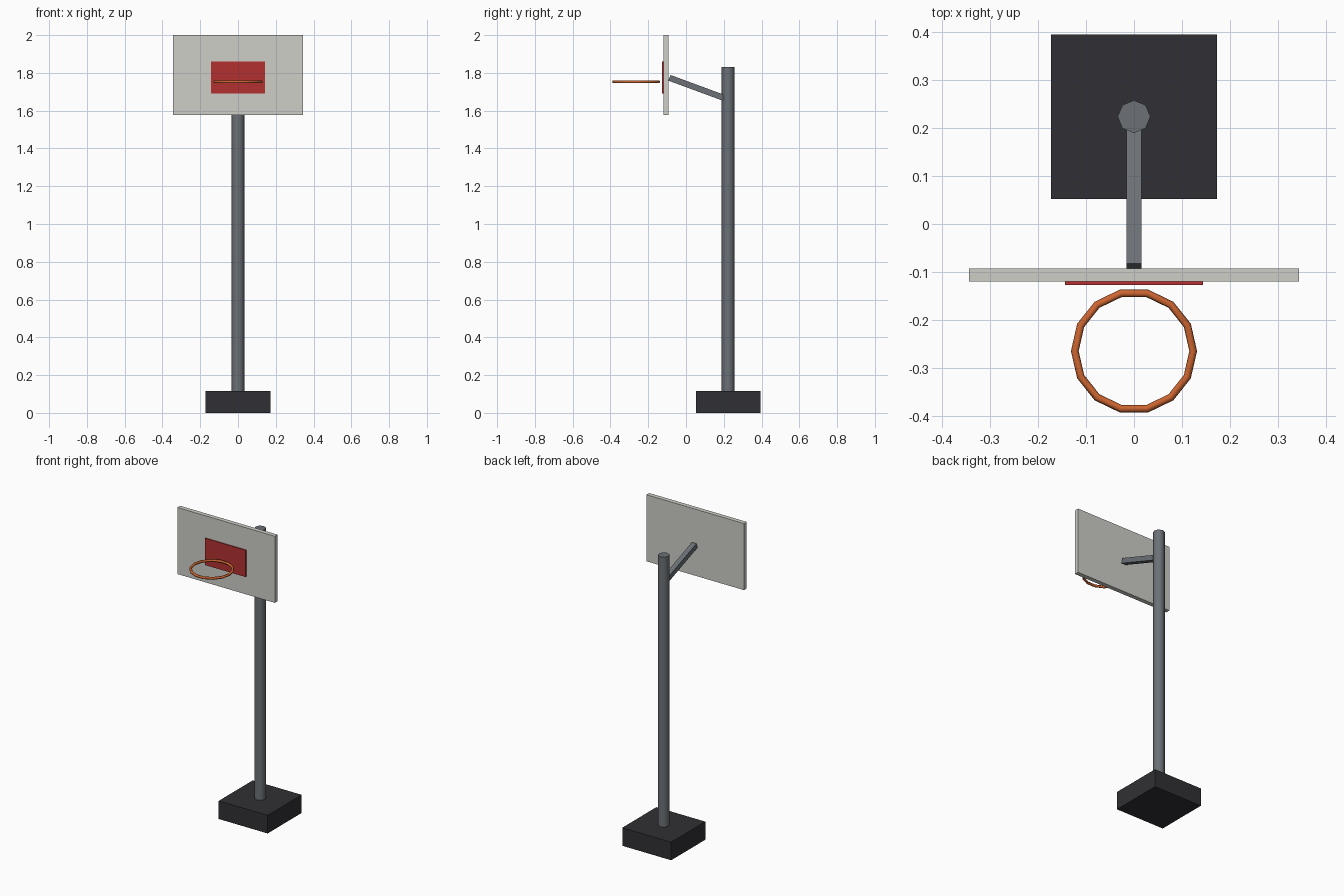
import bpy, math
from mathutils import Vector

if "Cube" in bpy.data.objects:
    bpy.data.objects.remove(bpy.data.objects["Cube"])


def paint(obj, name, rgb):
    mat = bpy.data.materials.get(name) or bpy.data.materials.new(name)
    mat.diffuse_color = (*rgb, 1)
    mat.use_nodes = True
    mat.node_tree.nodes["Principled BSDF"].inputs["Base Color"].default_value = mat.diffuse_color
    obj.data.materials.append(mat)


def box(name, lo, hi):
    lo, hi = Vector(lo), Vector(hi)
    bpy.ops.mesh.primitive_cube_add(size=1, location=(lo + hi) / 2)
    obj = bpy.context.object
    obj.name = name
    obj.scale = hi - lo
    bpy.ops.object.transform_apply(location=False, rotation=False, scale=True)
    return obj


# Weighted base
base = box("base", (-0.172, 0.052, 0), (0.172, 0.394, 0.115))
paint(base, "dark_rubber", (0.03, 0.03, 0.035))

# Eight-sided pole
bpy.ops.mesh.primitive_cylinder_add(vertices=8, radius=0.034, depth=1.715,
                                    location=(0, 0.223, 0.115 + 1.715 / 2))
pole = bpy.context.object
pole.name = "pole"
bpy.ops.object.shade_smooth_by_angle(angle=math.radians(50))
paint(pole, "steel", (0.15, 0.165, 0.18))

# Square support arm rising from the pole to the board
start, end = Vector((0, 0.205, 1.666)), Vector((0, -0.088, 1.774))
length = (end - start).length
arm = box("support_arm", (-0.016, -length / 2, -0.016), (0.016, length / 2, 0.016))
arm.location = (start + end) / 2
arm.rotation_euler.x = -math.atan2(end.z - start.z, start.y - end.y)
paint(arm, "steel", (0.15, 0.165, 0.18))

# Backboard and target panel
board = box("backboard", (-0.343, -0.12, 1.577), (0.343, -0.092, 2.0))
paint(board, "board_white", (0.62, 0.62, 0.58))
target = box("target_panel", (-0.143, -0.127, 1.69), (0.143, -0.12, 1.86))
paint(target, "red", (0.45, 0.03, 0.03))

# Hoop
bpy.ops.mesh.primitive_torus_add(major_segments=14, minor_segments=6,
                                 major_radius=0.123, minor_radius=0.008,
                                 location=(0, -0.264, 1.753))
hoop = bpy.context.object
hoop.name = "hoop"
bpy.ops.object.shade_smooth_by_angle(angle=math.radians(65))
paint(hoop, "orange", (0.6, 0.13, 0.03))
